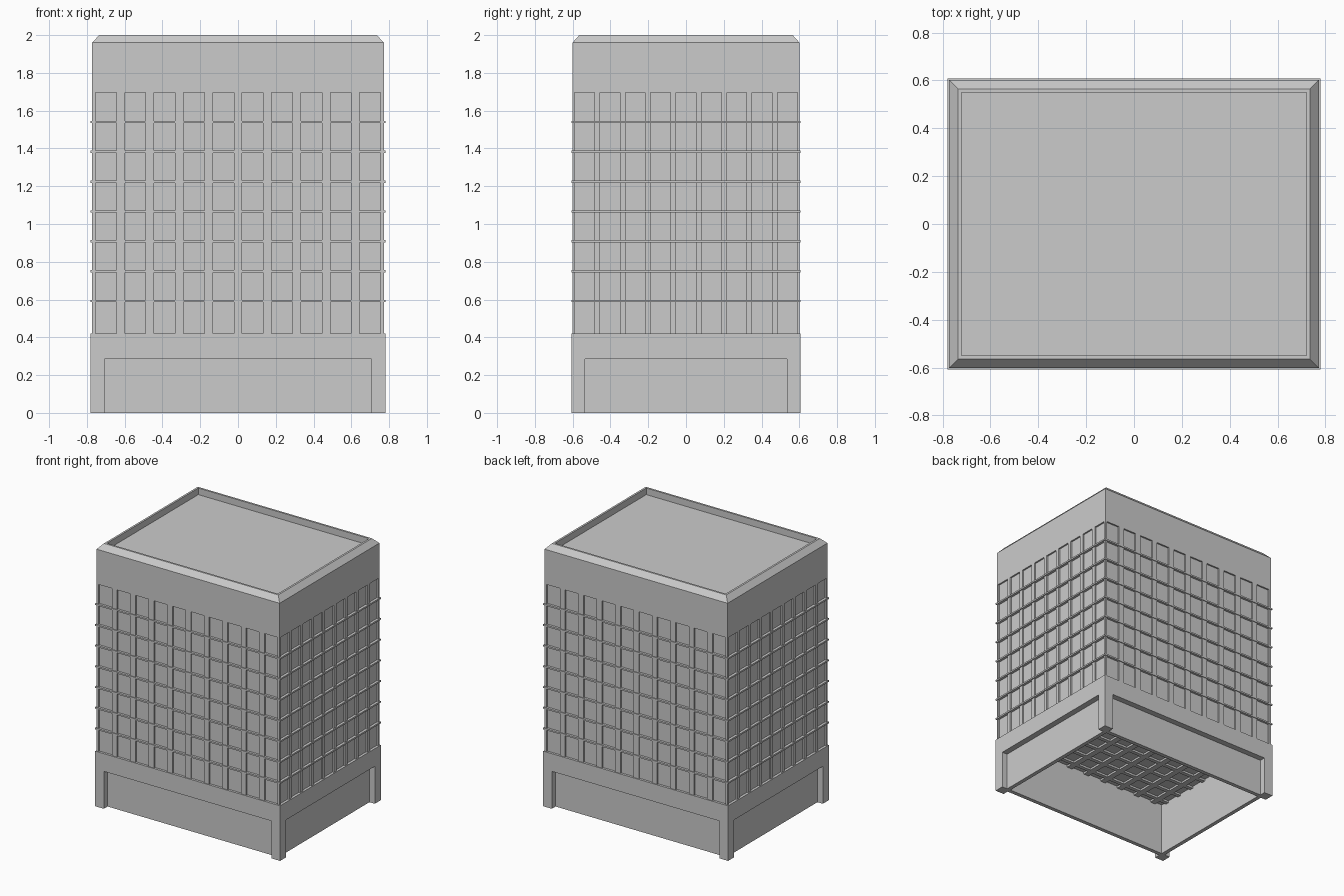
import bpy
import bmesh
from mathutils import Matrix, Vector

cube = bpy.data.objects.get("Cube")
if cube:
    bpy.data.objects.remove(cube, do_unlink=True)

stone = bpy.data.materials.new("pale_grey")
stone.use_nodes = True
grey = (0.6, 0.6, 0.6, 1)
stone.diffuse_color = grey
stone.node_tree.nodes["Principled BSDF"].inputs["Base Color"].default_value = grey

HX, HY = 0.772, 0.601          # tower wall
BX, BY = 0.78, 0.607           # plinth and floor bands
Z_BASE, Z_HEAD, Z_DOOR = 0.42, 1.695, 0.285
RECESS = 0.012


def finish(name, bm):
    bmesh.ops.recalc_face_normals(bm, faces=bm.faces)
    mesh = bpy.data.meshes.new(name)
    bm.to_mesh(mesh)
    bm.free()
    mesh.materials.append(stone)
    obj = bpy.data.objects.new(name, mesh)
    bpy.context.scene.collection.objects.link(obj)
    return obj


def box(bm, x0, x1, y0, y1, z0, z1):
    lo, hi = Vector((x0, y0, z0)), Vector((x1, y1, z1))
    size = hi - lo
    bmesh.ops.create_cube(bm, size=1, matrix=Matrix.Translation((lo + hi) / 2)
                          @ Matrix.Diagonal((*size, 1)))


def frame(bm, hx, hy, t, z0, z1):
    """Rectangular ring of four walls with thickness t."""
    for s in (-1, 1):
        a, b = sorted((s * hy, s * (hy - t)))
        box(bm, -hx, hx, a, b, z0, z1)
        a, b = sorted((s * hx, s * (hx - t)))
        box(bm, a, b, -hy + t, hy - t, z0, z1)


def loft(bm, rings):
    """Stack of rectangles (half x, half y, z), closed at both ends."""
    loops = [[bm.verts.new((sx * hx, sy * hy, z))
              for sx, sy in ((-1, -1), (1, -1), (1, 1), (-1, 1))]
             for hx, hy, z in rings]
    for a, b in zip(loops, loops[1:]):
        for i in range(4):
            j = (i + 1) % 4
            bm.faces.new((a[i], a[j], b[j], b[i]))
    bm.faces.new(loops[0][::-1])
    bm.faces.new(loops[-1])


def pier_spans(half, edge, count, width):
    """Solid stretches between evenly spaced window strips."""
    pitch = (2 * edge - width) / (count - 1)
    starts = [-edge + i * pitch for i in range(count)]
    lefts = [-half] + [s + width for s in starts]
    return list(zip(lefts, starts + [half]))


# Recessed window core
bm = bmesh.new()
box(bm, -HX + RECESS, HX - RECESS, -HY + RECESS, HY - RECESS, Z_BASE, Z_HEAD)
finish("window_core", bm)

# Vertical piers on all four walls
x_piers = pier_spans(HX, 0.755, 10, 0.111)
y_piers = pier_spans(HY, 0.59, 9, 0.105)
bm = bmesh.new()
for s in (-1, 1):
    for a, b in x_piers:
        y0, y1 = sorted((s * HY, s * (HY - RECESS)))
        box(bm, a, b, y0, y1, Z_BASE, Z_HEAD)
    for a, b in y_piers:
        x0, x1 = sorted((s * HX, s * (HX - RECESS)))
        box(bm, x0, x1, a, b, Z_BASE, Z_HEAD)
finish("wall_piers", bm)

# Thin floor bands
bm = bmesh.new()
for i in range(7):
    z = 0.592 + i * 0.158
    frame(bm, BX, BY, 0.02, z - 0.006, z + 0.006)
finish("floor_bands", bm)

# Upper wall, bevelled parapet and sunken roof
bm = bmesh.new()
loft(bm, [(HX, HY, Z_HEAD), (HX, HY, 1.96), (0.735, 0.565, 2),
          (0.72, 0.55, 2), (0.72, 0.55, 1.95)])
finish("crown_and_roof", bm)

# Plinth beam over the ground floor openings
bm = bmesh.new()
frame(bm, BX, BY, 0.075, Z_DOOR, Z_BASE)
finish("plinth_beam", bm)

# Corner posts
bm = bmesh.new()
for sx in (-1, 1):
    for sy in (-1, 1):
        x0, x1 = sorted((sx * BX, sx * (BX - 0.073)))
        y0, y1 = sorted((sy * BY, sy * (BY - 0.073)))
        box(bm, x0, x1, y0, y1, 0, Z_DOOR)
finish("corner_posts", bm)

# Recessed ground floor panels
bm = bmesh.new()
frame(bm, BX - 0.045, BY - 0.045, 0.03, 0, Z_DOOR)
finish("ground_panels", bm)

# Ceiling of the hollow base with a grid of beams
bm = bmesh.new()
ix, iy = BX - 0.075, BY - 0.075
box(bm, -ix, ix, -iy, iy, 0.4, Z_BASE)
for a, b in x_piers[1:-1]:
    box(bm, a, b, -iy, iy, 0.385, 0.4)
for a, b in y_piers[1:-1]:
    box(bm, -ix, ix, a, b, 0.385, 0.4)
finish("base_ceiling", bm)
